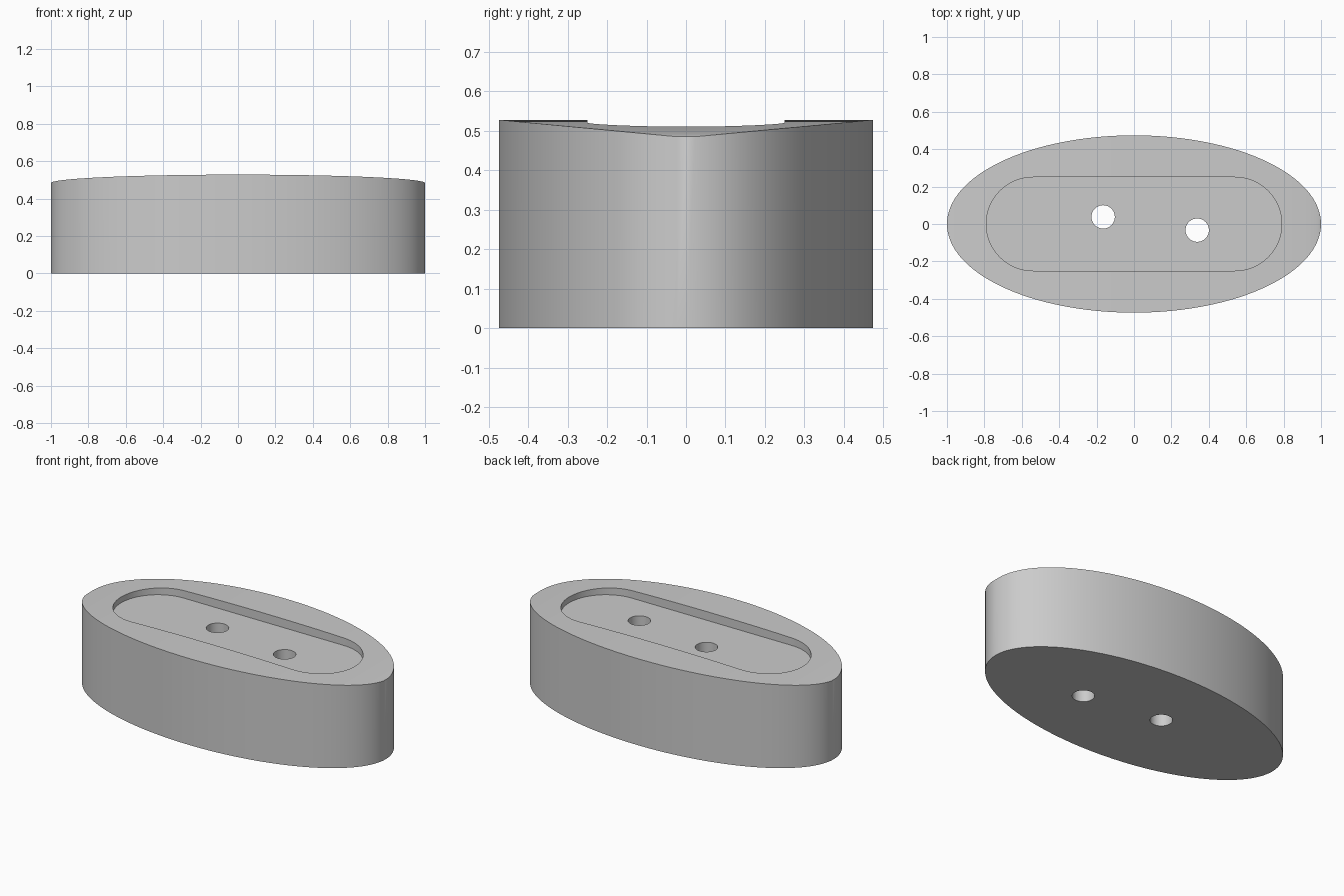
import bpy, bmesh, math

cube = bpy.data.objects.get("Cube")
if cube:
    bpy.data.objects.remove(cube, do_unlink=True)

HALF_X, HALF_Y = 1.0, 0.474      # oval half sizes
EDGE_Z, CROWN = 0.483, 0.045     # height at the ends, extra height in the middle
FLOOR_Z = 0.475                  # floor of the pocket
STRIPS = 64

grey = bpy.data.materials.new("plain grey")
grey.use_nodes = True
colour = (0.6, 0.6, 0.6, 1)
grey.diffuse_color = colour
grey.node_tree.nodes["Principled BSDF"].inputs["Base Color"].default_value = colour


def make_object(name, bm):
    bmesh.ops.recalc_face_normals(bm, faces=bm.faces)
    mesh = bpy.data.meshes.new(name)
    bm.to_mesh(mesh)
    bm.free()
    mesh.materials.append(grey)
    obj = bpy.data.objects.new(name, mesh)
    bpy.context.collection.objects.link(obj)
    return obj


def prism(name, outline, z0, z1):
    bm = bmesh.new()
    face = bm.faces.new([bm.verts.new((x, y, z0)) for x, y in outline])
    ext = bmesh.ops.extrude_face_region(bm, geom=[face])
    moved = [v for v in ext["geom"] if isinstance(v, bmesh.types.BMVert)]
    bmesh.ops.translate(bm, verts=moved, vec=(0, 0, z1 - z0))
    return make_object(name, bm)


def arc(cx, cy, r, start, end, steps):
    angles = [start + (end - start) * i / steps for i in range(steps + 1)]
    return [(cx + r * math.cos(a), cy + r * math.sin(a)) for a in angles]


# Oval body: its top is curved along the length only
bm = bmesh.new()
rows = []
for i in range(STRIPS + 1):
    a = math.pi * i / STRIPS
    x, w = HALF_X * math.cos(a), HALF_Y * math.sin(a)
    top = EDGE_Z + CROWN * math.sin(a)
    rows.append([bm.verts.new(p) for p in
                 ((x, -w, 0), (x, w, 0), (x, w, top), (x, -w, top))])
for p, q in zip(rows, rows[1:]):
    for k in range(4):
        n = (k + 1) % 4
        bm.faces.new((p[k], p[n], q[n], q[k]))
bmesh.ops.remove_doubles(bm, verts=bm.verts, dist=1e-5)
bmesh.ops.dissolve_degenerate(bm, edges=bm.edges, dist=1e-5)
body = make_object("oval_body", bm)

# Cutters: rounded pocket and two through holes
half = math.pi / 2
stadium = (arc(0.54, 0, 0.25, -half, half, 32)
           + arc(-0.54, 0, 0.25, half, 3 * half, 32))
cutters = [prism("pocket_cutter", stadium, FLOOR_Z, 0.8)]
for x, y in ((-0.165, 0.038), (0.338, -0.033)):
    ring = arc(x, y, 0.0625, 0, 2 * math.pi, 40)[:-1]
    cutters.append(prism("hole_cutter", ring, -0.2, 0.9))

bpy.ops.object.select_all(action="DESELECT")
body.select_set(True)
bpy.context.view_layer.objects.active = body
for cutter in cutters:
    cutter.hide_render = True
    cut = body.modifiers.new("cut", "BOOLEAN")
    cut.operation = "DIFFERENCE"
    cut.solver = "EXACT"
    cut.object = cutter
    bpy.ops.object.modifier_apply(modifier=cut.name)
    bpy.data.objects.remove(cutter, do_unlink=True)

bpy.ops.object.shade_smooth_by_angle(angle=math.radians(30))
